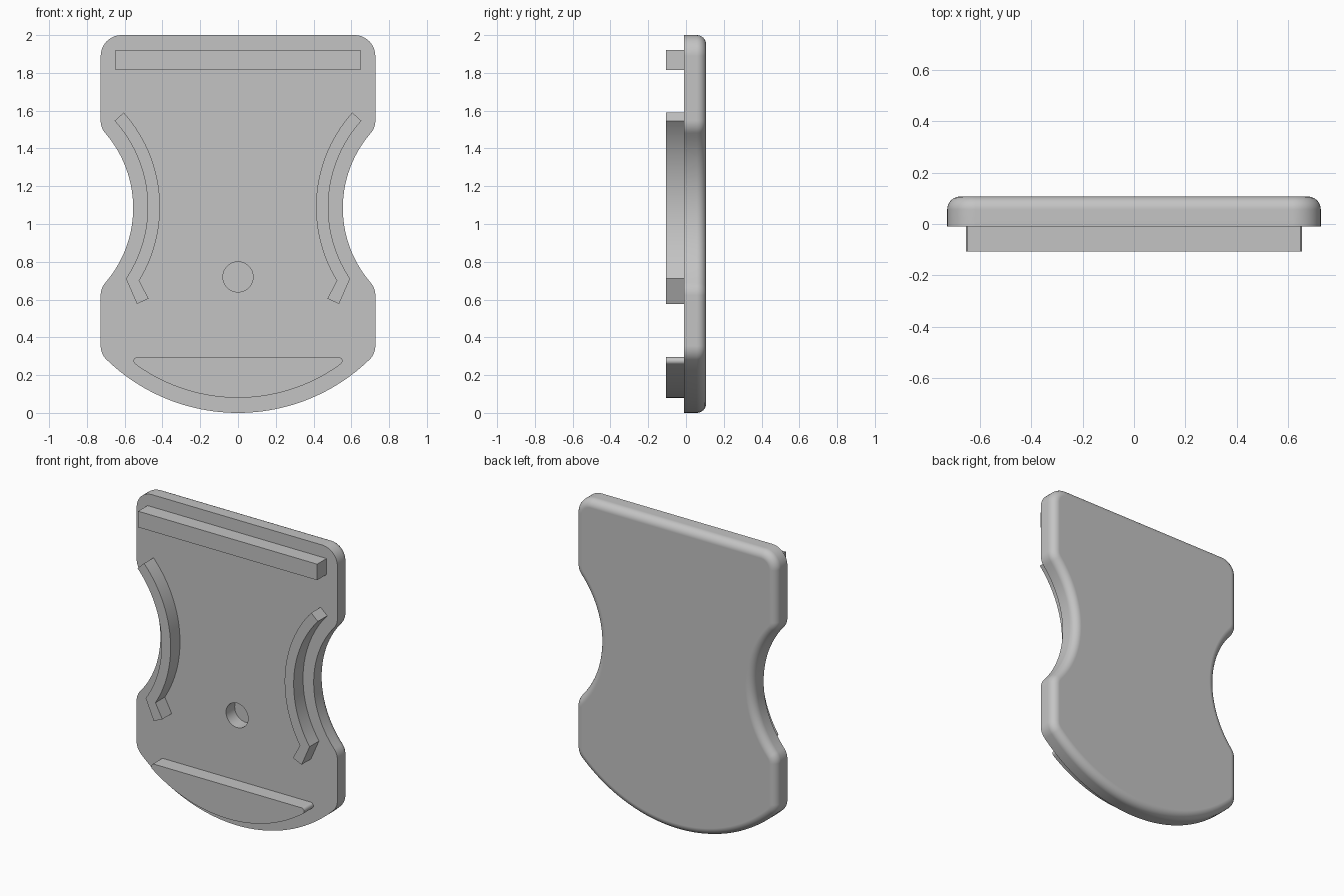
import bpy, bmesh, math

cube = bpy.data.objects.get("Cube")
if cube:
    bpy.data.objects.remove(cube, do_unlink=True)

GREY = 0.55
mat = bpy.data.materials.new("plain grey")
mat.use_nodes = True
mat.diffuse_color = (GREY, GREY, GREY, 1)
mat.node_tree.nodes["Principled BSDF"].inputs["Base Color"].default_value = (GREY, GREY, GREY, 1)

RIB_Y, FRONT_Y, BACK_Y = -0.107, -0.01, 0.107   # rib tips, plate front, plate back
HALF_W, TOP, FILLET = 0.727, 2.0, 0.1
WAIST_X, WAIST_Z, WAIST_R = 1.16, 1.085, 0.605  # circle cutting each waist


def arc(cx, cz, r, start, end, n):
    """Points on an arc in the x-z plane, angles in degrees."""
    angles = [math.radians(start + (end - start) * i / n) for i in range(n + 1)]
    return [(cx + r * math.cos(a), cz + r * math.sin(a)) for a in angles]


def mirrored(half):
    """Close a right half profile with its mirror image, dropping doubles."""
    full = half + [(-x, z) for x, z in reversed(half)]
    return [p for i, p in enumerate(full) if math.dist(p, full[i - 1]) > 1e-4]


def inset(points, d):
    """Move a counterclockwise outline inward by d."""
    out = []
    for i, (x, z) in enumerate(points):
        a, b = points[i - 1], points[(i + 1) % len(points)]
        length = math.dist(a, b)
        out.append((x - (b[1] - a[1]) / length * d, z + (b[0] - a[0]) / length * d))
    return out


def ring(bm, points, y):
    return [bm.verts.new((x, y, z)) for x, z in points]


def bridge(bm, a, b):
    for i in range(len(a)):
        bm.faces.new((a[i - 1], a[i], b[i], b[i - 1]))


def finish(bm, name):
    bmesh.ops.recalc_face_normals(bm, faces=bm.faces)
    mesh = bpy.data.meshes.new(name)
    bm.to_mesh(mesh)
    bm.free()
    obj = bpy.data.objects.new(name, mesh)
    bpy.context.collection.objects.link(obj)
    mesh.materials.append(mat)
    bpy.ops.object.select_all(action='DESELECT')
    obj.select_set(True)
    bpy.context.view_layer.objects.active = obj
    bpy.ops.object.shade_smooth_by_angle(angle=math.radians(30))
    weighted = obj.modifiers.new("flat caps", 'WEIGHTED_NORMAL')
    weighted.keep_sharp = True
    return obj


def rib(name, points):
    """Raised rib standing forward from the plate."""
    bm = bmesh.new()
    back, front = ring(bm, points, FRONT_Y), ring(bm, points, RIB_Y)
    bridge(bm, back, front)
    bm.faces.new(back)
    bm.faces.new(front)
    return finish(bm, name)


# Plate outline: round bottom, small fillets, waist cuts, rounded top corners
fx = HALF_W - FILLET
base_z = 1 - math.sqrt((1 - FILLET) ** 2 - fx ** 2)
base_a = math.degrees(math.atan2(base_z - 1, fx))
waist_dx = WAIST_X - fx
waist_dz = math.sqrt((WAIST_R + FILLET) ** 2 - waist_dx ** 2)
waist_a = math.degrees(math.atan2(waist_dz, waist_dx))
half = arc(0, 1, 1, -90, base_a, 24)
half += arc(fx, base_z, FILLET, base_a, 0, 8)
half += arc(fx, WAIST_Z - waist_dz, FILLET, 0, waist_a, 8)
half += arc(WAIST_X, WAIST_Z, WAIST_R, 180 + waist_a, 180 - waist_a, 28)
half += arc(fx, WAIST_Z + waist_dz, FILLET, -waist_a, 0, 8)
half += arc(HALF_W - 0.11, TOP - 0.11, 0.11, 0, 90, 10)
outline = mirrored(half)

# Plate: side wall, rounded back rim, back face
bm = bmesh.new()
ROUND = 0.05
front = previous = ring(bm, outline, FRONT_Y)
for i in range(7):
    a = math.radians(15 * i)
    current = ring(bm, inset(outline, ROUND * (1 - math.cos(a))),
                   BACK_Y - ROUND * (1 - math.sin(a)))
    bridge(bm, previous, current)
    previous = current
bm.faces.new(previous)

# Blind round hole in the plate front
circle = arc(0, 0.72, 0.08, 0, 360, 40)[:-1]
mouth, floor = ring(bm, circle, FRONT_Y), ring(bm, circle, FRONT_Y + 0.09)
bridge(bm, mouth, floor)
bm.faces.new(floor)
rims = [bm.edges.get((loop[i - 1], loop[i])) for loop in (front, mouth) for i in range(len(loop))]
bmesh.ops.triangle_fill(bm, use_beauty=True, edges=rims, normal=(0, -1, 0))
finish(bm, "plate")

# Straight top rib
rib("top_rib", mirrored([(0.648, 1.815), (0.648, 1.92)]))

# Curved side ribs with a kinked foot
side = arc(WAIST_X, 1.09, 0.682, 138, 213.8, 28) + [(0.535, 0.577), (0.473, 0.605)]
side += arc(WAIST_X, 1.09, 0.747, 211.5, 138, 28)
rib("left_rib", side)
rib("right_rib", [(-x, z) for x, z in side])

# Crescent rib along the bottom
tip_x = math.sqrt(0.9 ** 2 - 0.725 ** 2)
tip_a = math.degrees(math.atan2(-0.725, tip_x))
rib("bottom_rib", mirrored(arc(0, 1, 0.92, -90, tip_a, 20) + arc(tip_x, 0.275, 0.02, tip_a, 90, 8)))
